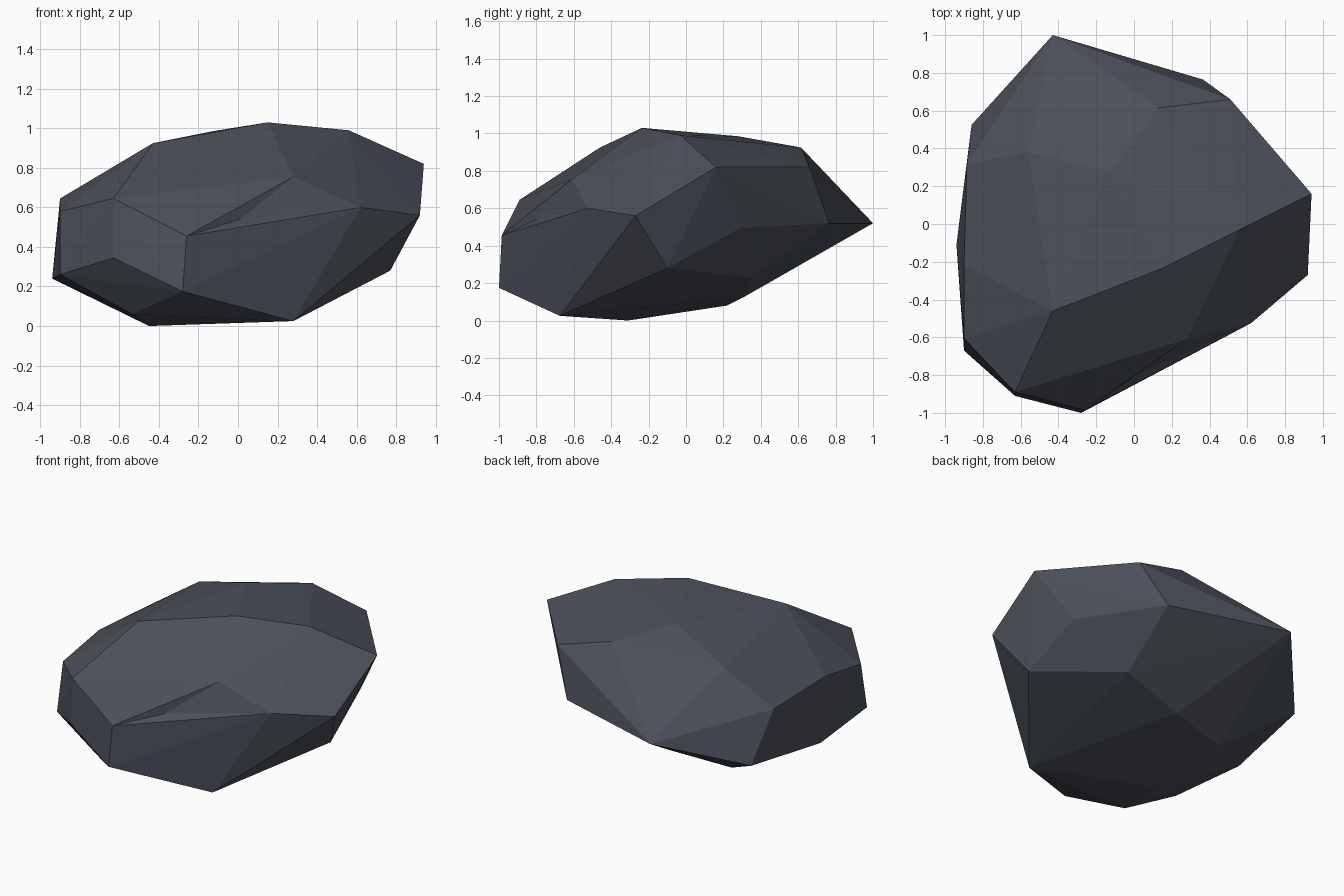
import bpy, bmesh
from mathutils import Vector
from mathutils.geometry import closest_point_on_tri

if "Cube" in bpy.data.objects:
    bpy.data.objects.remove(bpy.data.objects["Cube"])

# Corner points of the faceted boulder
crown = [(-.43, -.46, .925), (.15, -.235, 1.03), (.56, -.03, .99), (-.13, .28, .985),
         (.13, .615, .925), (-.56, .38, .84), (.94, .16, .82), (.51, .66, .82), (.28, -.61, .755)]
waist = [(-.63, -.89, .645), (-.90, -.605, .58), (-.90, -.22, .645), (-.885, .315, .62),
         (-.43, 1.0, .52), (.365, .765, .52), (.73, .29, .495), (.92, -.27, .56),
         (.62, -.525, .60), (.01, -.80, .54), (-.26, -.985, .455)]
base = [(-.63, -.91, .345), (-.90, -.67, .26), (-.94, -.11, .24), (-.86, .525, .305),
        (.345, .355, .23), (.77, -.10, .28), (-.28, -1.0, .175), (-.535, -.725, .06),
        (-.09, .30, .12), (-.50, .22, .08), (-.45, -.31, 0), (.28, -.675, .025)]

# Wrap the points in a faceted skin
bm = bmesh.new()
verts = [bm.verts.new(p) for p in crown + waist + base]
bmesh.ops.convex_hull(bm, input=verts)

# Points slightly inside the skin become shallow dents in the nearest facet
for v in verts:
    if v.is_valid and not v.link_faces:
        f = min(bm.faces, key=lambda t: (closest_point_on_tri(
            v.co, *[c.co for c in t.verts]) - v.co).length)
        a, b, c = f.verts
        for pair in ((a, b), (b, c), (c, a)):
            bm.faces.new((pair[0], pair[1], v))
        bmesh.ops.delete(bm, geom=[f], context='FACES_ONLY')

bmesh.ops.recalc_face_normals(bm, faces=bm.faces[:])
mesh = bpy.data.meshes.new("boulder")
bm.to_mesh(mesh)
bm.free()

# Single dark slate colour, flat facets
slate = bpy.data.materials.new("dark slate")
slate.diffuse_color = (0.07, 0.08, 0.10, 1)
slate.use_nodes = True
slate.node_tree.nodes["Principled BSDF"].inputs["Base Color"].default_value = slate.diffuse_color
mesh.materials.append(slate)
rock = bpy.data.objects.new("boulder", mesh)
bpy.context.collection.objects.link(rock)
